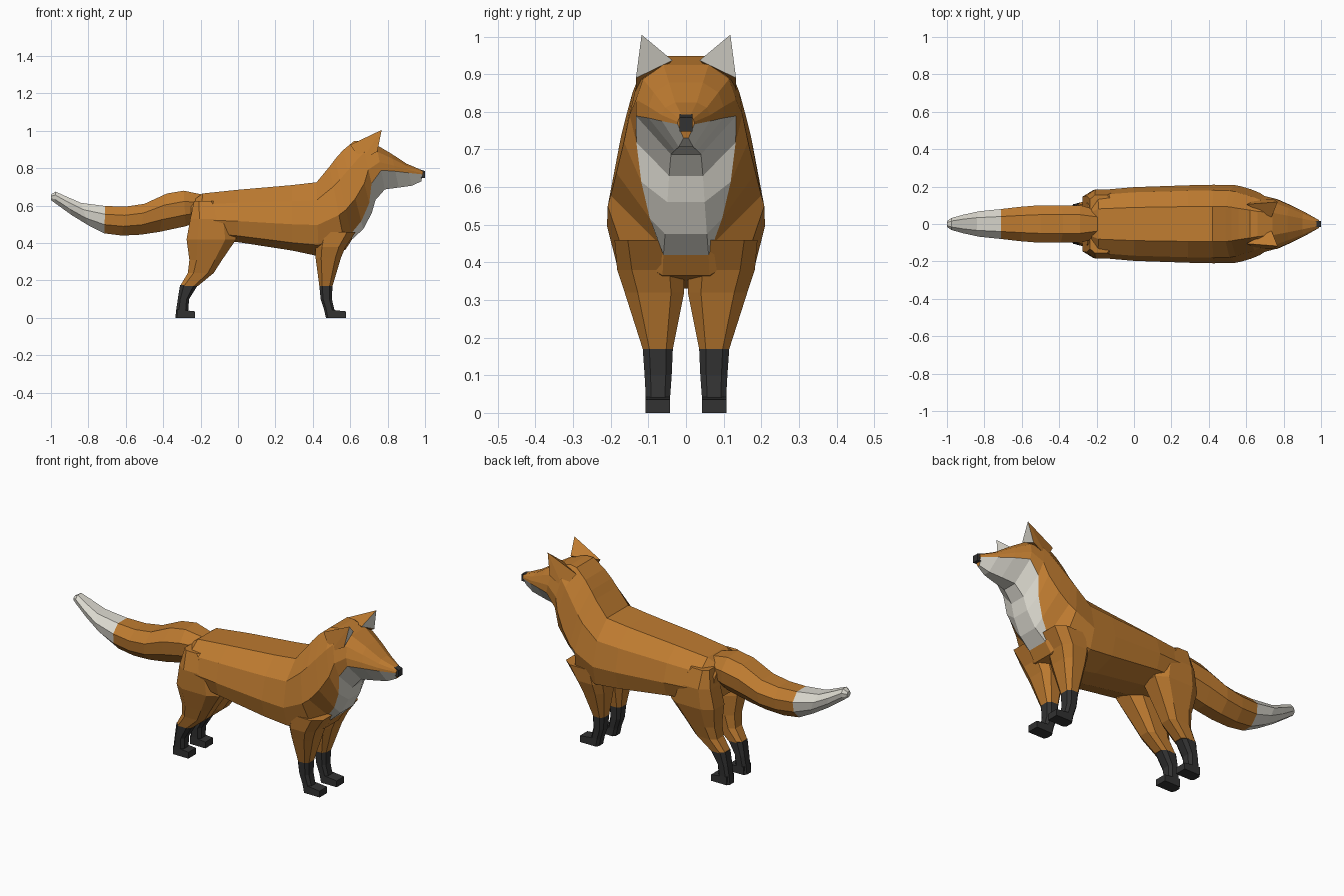
import bpy, bmesh

if "Cube" in bpy.data.objects:
    bpy.data.objects.remove(bpy.data.objects["Cube"])


def colour(name, rgb):
    m = bpy.data.materials.new(name)
    m.diffuse_color = (*rgb, 1)
    m.use_nodes = True
    m.node_tree.nodes["Principled BSDF"].inputs["Base Color"].default_value = m.diffuse_color
    return m


ORANGE = colour("orange fur", (0.52, 0.2, 0.03))
WHITE = colour("white fur", (0.72, 0.70, 0.63))
BLACK = colour("black fur", (0.032, 0.032, 0.032))


def finish(bm, name, mats, mirror=False):
    """Turn a bmesh into a flat shaded object, optionally mirrored across y."""
    bmesh.ops.recalc_face_normals(bm, faces=bm.faces)
    me = bpy.data.meshes.new(name)
    bm.to_mesh(me)
    bm.free()
    for m in mats:
        me.materials.append(m)
    ob = bpy.data.objects.new(name, me)
    bpy.context.collection.objects.link(ob)
    if mirror:
        mod = ob.modifiers.new("mirror", 'MIRROR')
        mod.use_axis = (False, True, False)
        mod.use_mirror_merge = False
    return ob


def loft(name, rings, mats, pick=lambda i, j: 0, mirror=False):
    """Skin a list of point rings; pick(ring, segment) chooses the material."""
    bm = bmesh.new()
    vs = [[bm.verts.new(p) for p in r] for r in rings]
    n = len(rings[0])
    for i in range(len(vs) - 1):
        for j in range(n):
            k = (j + 1) % n
            f = bm.faces.new((vs[i][j], vs[i][k], vs[i + 1][k], vs[i + 1][j]))
            f.material_index = pick(i, j)
    for ring, i in ((vs[0], 0), (vs[-1], len(vs) - 2)):
        bm.faces.new(ring).material_index = pick(i, 0)
    return finish(bm, name, mats, mirror)


def section(xt, zt, xb, zb, half):
    """Symmetric ring between a top and a bottom point; half = (t, y) pairs."""
    side = [(xt + (xb - xt) * t, y, zt + (zb - zt) * t) for t, y in half]
    return side + [(x, -y, z) for x, y, z in reversed(side)]


# Body, neck and head: top x z, bottom x z, half width, fur line position, fur line width
stations = [
    (-.25, .62, -.255, .45, .12, .80, .8),
    (-.19, .665, -.20, .42, .18, .85, .85),
    (0, .685, 0, .405, .197, .88, .88),
    (.29, .71, .29, .36, .207, .88, .88),
    (.42, .725, .43, .33, .21, .85, .87),
    (.49, .81, .575, .365, .208, .86, .8),
    (.52, .85, .61, .42, .2, .93, .36),
    (.56, .895, .67, .475, .185, .90, .52),
    (.62, .945, .715, .56, .165, .86, .72),
    (.66, .948, .735, .63, .15, .72, .88),
    (.74, .925, .785, .687, .133, .57, 1),
    (.82, .878, .86, .697, .1, .52, 1),
    (.90, .825, .93, .707, .064, .42, 1),
    (.99, .787, .98, .73, .022, .35, 1)]
rings = []
for xt, zt, xb, zb, w, tb, wb in stations:
    rings.append(section(xt, zt, xb, zb, [
        (0, w * .45), (tb * .28, w * .86), (tb * .68, w), (tb, w * wb), (1, w * .3)]))
loft("body_and_head", rings, [ORANGE, WHITE],
     lambda i, j: int(i >= 6 and j in (3, 4, 5)))

# Tail with a white tip: x top, z top, x bottom, z bottom, half width
tail = [
    (-.17, .655, -.2, .52, .07), (-.29, .68, -.28, .49, .1),
    (-.38, .665, -.42, .46, .1), (-.50, .61, -.52, .445, .1),
    (-.60, .595, -.62, .44, .092), (-.71, .598, -.715, .452, .08),
    (-.84, .615, -.80, .495, .068), (-.92, .65, -.89, .55, .05),
    (-.975, .675, -.98, .615, .032), (-1, .66, -1, .63, .016)]
rings = [section(a, b, c, d, [(0, w * .5), (.3, w), (.68, w * .92), (1, w * .35)])
         for a, b, c, d, w in tail]
loft("tail", rings, [ORANGE, WHITE], lambda i, j: int(i >= 5))


def leg_ring(z, x0, x1, y0, y1, c=.22):
    """Horizontal rectangle with cut corners."""
    a, b = (x1 - x0) * c, (y1 - y0) * c
    return [(x0 + a, y0, z), (x1 - a, y0, z), (x1, y0 + b, z), (x1, y1 - b, z),
            (x1 - a, y1, z), (x0 + a, y1, z), (x0, y1 - b, z), (x0, y0 + b, z)]


# Upper legs, then the black lower legs: z, back x, front x, inner y, outer y
front = [(.46, .42, .63, .03, .19), (.38, .413, .575, .005, .183),
         (.32, .415, .55, .005, .163), (.17, .435, .505, .035, .115)]
front_low = [(.17, .435, .505, .035, .115), (.1, .442, .502, .038, .11),
             (.045, .46, .515, .042, .107), (0, .47, .52, .042, .107)]
hind = [(.625, -.235, -.12, .05, .155), (.53, -.255, -.03, .03, .185),
        (.42, -.275, -.01, .02, .182), (.31, -.26, -.085, .025, .15),
        (.24, -.268, -.13, .03, .13), (.17, -.31, -.215, .035, .115)]
hind_low = [(.175, -.31, -.215, .035, .115), (.1, -.322, -.262, .038, .11),
            (.045, -.33, -.265, .042, .107), (0, -.335, -.28, .042, .107)]
for name, rows, mat in (("front_legs", front, ORANGE), ("front_socks", front_low, BLACK),
                        ("hind_legs", hind, ORANGE), ("hind_socks", hind_low, BLACK)):
    loft(name, [leg_ring(*r) for r in rows], [mat], mirror=True)


def block(name, x0, x1, y0, y1, z1, z0, slope, mat, mirror):
    """Box along x whose front top edge drops by slope."""
    rings = [[(x, y0, z0), (x, y1, z0), (x, y1, z), (x, y0, z)]
             for x, z in ((x0, z1), (x1, z1 - slope))]
    loft(name, rings, [mat], mirror=mirror)


# Paws and nose
block("front_paws", .48, .577, .042, .107, .045, 0, .01, BLACK, True)
block("hind_paws", -.325, -.23, .042, .107, .045, 0, .01, BLACK, True)
block("nose", .97, 1.0, -.017, .017, .795, .748, .01, BLACK, False)

# Ears: pyramids with a white inset on the forward face
bm = bmesh.new()
outer, inner, tip, back, low = [bm.verts.new(p) for p in (
    (.745, .133, .89), (.735, .036, .937), (.768, .118, 1.005),
    (.60, .105, .925), (.66, .134, .84))]
face = bm.faces.new((outer, inner, tip))
for tri in ((inner, back, tip), (back, low, tip), (low, outer, tip),
            (outer, low, inner), (low, back, inner)):
    bm.faces.new(tri)
bmesh.ops.inset_individual(bm, faces=[face], thickness=.011, depth=-.004)
face.material_index = 1
finish(bm, "ears", [ORANGE, WHITE], mirror=True)
